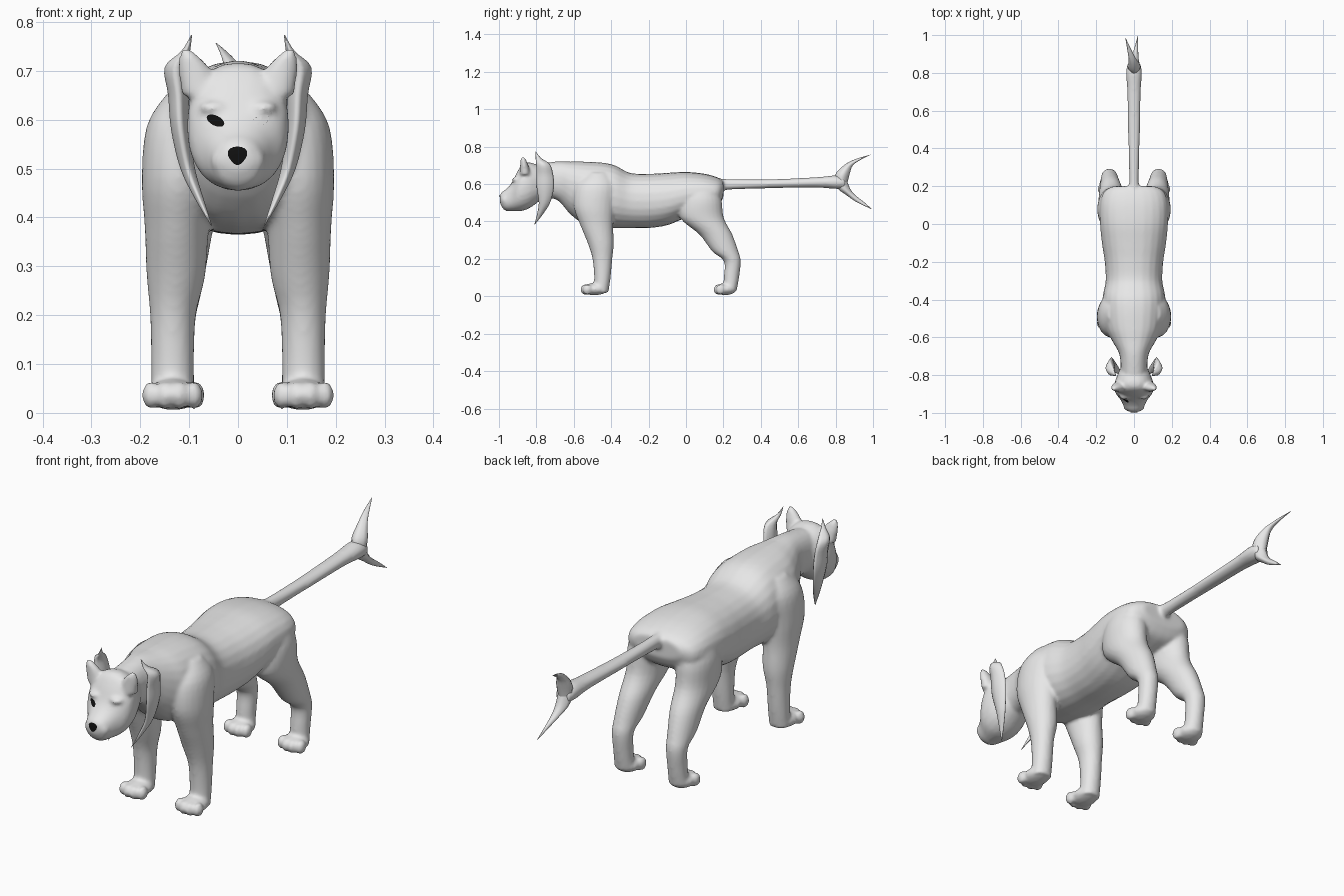
import bpy, bmesh, math
from mathutils import Vector
from mathutils.bvhtree import BVHTree

cube = bpy.data.objects.get("Cube")
if cube:
    bpy.data.objects.remove(cube)


def material(name, value):
    mat = bpy.data.materials.new(name)
    mat.use_nodes = True
    color = (value, value, value, 1)
    mat.diffuse_color = color
    mat.node_tree.nodes["Principled BSDF"].inputs["Base Color"].default_value = color
    return mat


GREY = material("grey_fur", 0.8)
BLACK = material("black", 0.005)


def spline(sections, steps=4):
    """Smoothly interpolate a list of cross-sections."""
    pts = [Vector(s) for s in sections]
    out = []
    for i in range(len(pts) - 1):
        a, b, c, d = pts[max(i - 1, 0)], pts[i], pts[i + 1], pts[min(i + 2, len(pts) - 1)]
        for k in range(steps):
            t = k / steps
            out.append(b + (c - a) * t / 2 + (a * 2 - b * 5 + c * 4 - d) * t**2 / 2
                       + (b * 3 - a - c * 3 + d) * t**3 / 2)
    return out + [pts[-1]]


def loft(bm, sections, axis, sides=24, power=1.0):
    """Skin rounded rings (x, y, z, half width, half depth) stacked along an axis."""
    rings = []
    for x, y, z, rx, rd in spline(sections):
        rx, rd = max(rx, 0.001), max(rd, 0.001)
        ring = []
        for k in range(sides):
            ang = math.tau * k / sides
            c, s = math.cos(ang), math.sin(ang)
            u = math.copysign(abs(c) ** power, c) * rx
            v = math.copysign(abs(s) ** power, s) * rd
            ring.append(bm.verts.new((x + u, y, z + v) if axis == "y" else (x + u, y + v, z)))
        rings.append(ring)
    for lo, hi in zip(rings, rings[1:]):
        for k in range(sides):
            n = (k + 1) % sides
            bm.faces.new((lo[k], lo[n], hi[n], hi[k]))
    bm.faces.new(rings[0])
    bm.faces.new(rings[-1])


def ball(bm, center, radii):
    verts = bmesh.ops.create_uvsphere(bm, u_segments=20, v_segments=12, radius=1)["verts"]
    for v in verts:
        v.co = Vector(c + p * r for c, p, r in zip(center, v.co, radii))


def finish(bm, name, mat):
    bmesh.ops.recalc_face_normals(bm, faces=bm.faces)
    mesh = bpy.data.meshes.new(name)
    bm.to_mesh(mesh)
    bm.free()
    mesh.materials.append(mat)
    mesh.polygons.foreach_set("use_smooth", [True] * len(mesh.polygons))
    obj = bpy.data.objects.new(name, mesh)
    bpy.context.collection.objects.link(obj)
    return obj


def mirrored(sections, side):
    return [(s[0] * side, *s[1:]) for s in sections]


# Torso and neck: y, top, bottom, half width
TORSO = [(-.84, .7, .52, .07), (-.7, .72, .52, .075), (-.62, .72, .44, .115),
         (-.55, .72, .39, .15), (-.45, .715, .37, .165), (-.38, .7, .365, .165),
         (-.3, .66, .365, .15), (-.2, .655, .365, .155), (-.1, .66, .38, .17),
         (0, .665, .42, .18), (.1, .655, .45, .18), (.17, .635, .48, .16), (.2, .615, .53, .11)]
# Head from skull to muzzle, same layout
HEAD = [(-.77, .69, .52, .075), (-.83, .715, .475, .1), (-.87, .71, .458, .104),
        (-.9, .67, .455, .095), (-.93, .61, .455, .072), (-.96, .575, .457, .056),
        (-.98, .56, .47, .046), (-.995, .545, .5, .024)]
# Limbs: x, y, z, half width, half depth
FRONT_LEG = [(.09, -.47, .66, .05, .06), (.11, -.48, .59, .076, .11), (.12, -.49, .48, .077, .11),
             (.125, -.477, .38, .066, .088), (.127, -.455, .28, .06, .069),
             (.133, -.447, .2, .047, .053), (.134, -.447, .1, .044, .044), (.134, -.455, .02, .044, .04)]
HIND_LEG = [(.1, .08, .61, .06, .08), (.115, .08, .52, .077, .11), (.118, .085, .42, .074, .117),
            (.122, .16, .33, .063, .088), (.128, .21, .24, .052, .07),
            (.13, .248, .187, .043, .045), (.13, .243, .1, .04, .041), (.13, .235, .03, .042, .036)]
TAIL = [(0, .14, .6, .04, .04), (0, .2, .598, .026, .03), (0, .35, .6, .028, .025),
        (0, .5, .603, .032, .024), (0, .7, .609, .036, .028), (0, .8, .61, .042, .036),
        (0, .85, .605, .034, .03)]
EAR = [(.075, -.86, .65, .04, .03), (.088, -.865, .7, .034, .022),
       (.1, -.87, .73, .02, .015), (.108, -.872, .745, .008, .008)]

# One continuous skin: torso, head, tail, legs, paws and ears
bm = bmesh.new()
for profile in (TORSO, HEAD):
    loft(bm, [(0, y, (t + b) / 2, w, (t - b) / 2) for y, t, b, w in profile], "y", power=.9)
loft(bm, TAIL, "y")
ball(bm, (0, -.95, .485), (.035, .03, .032))
for side in (-1, 1):
    for limb in (FRONT_LEG, HIND_LEG, EAR):
        loft(bm, mirrored(limb, side), "z")
    ball(bm, (side * .026, -.965, .515), (.03, .027, .032))
    ball(bm, (side * .05, -.905, .625), (.03, .026, .014))
    for px, py, length in ((.134, -.49, .075), (.13, .21, .06)):
        ball(bm, (side * px, py, .038), (.054, length, .032))
        for toe in range(4):
            off = (toe - 1.5) * .029
            ball(bm, (side * px + off, py - length * .72 + abs(off) * .4, .036), (.019, .026, .029))
body = finish(bm, "body", GREY)
remesh = body.modifiers.new("blend", "REMESH")
remesh.mode = "VOXEL"
remesh.voxel_size = .0075
smooth = body.modifiers.new("soften", "SMOOTH")
smooth.factor = .5
smooth.iterations = 7
graph = bpy.context.evaluated_depsgraph_get()
skin = bpy.data.meshes.new_from_object(body.evaluated_get(graph))
body.modifiers.clear()
body.data = skin
skin.polygons.foreach_set("use_smooth", [True] * len(skin.polygons))

# Long pointed cheek ruffs beside the neck
RUFF = [(.095, -.803, .773, .001, .001), (.107, -.79, .74, .009, .014), (.127, -.765, .707, .023, .036),
        (.122, -.755, .65, .021, .045), (.118, -.752, .58, .019, .046), (.103, -.757, .5, .015, .03),
        (.08, -.78, .44, .009, .016), (.054, -.81, .383, .001, .001)]
for side, label in ((-1, "right"), (1, "left")):
    bm = bmesh.new()
    loft(bm, mirrored(RUFF, side), "z", sides=12, power=1.4)
    finish(bm, label + "_ruff", GREY)

# Forked tail fins
FINS = {"upper_tail_fin": [(0, .83, .595, .03, .03), (0, .836, .65, .034, .038), (-.008, .868, .7, .02, .024),
                           (-.025, .92, .732, .01, .018), (-.045, .985, .757, .001, .001)],
        "lower_tail_fin": [(0, .83, .62, .03, .03), (0, .845, .575, .03, .033), (.004, .88, .542, .02, .024),
                           (.012, .93, .505, .01, .02), (.02, .995, .465, .001, .001)]}
for name, sections in FINS.items():
    bm = bmesh.new()
    loft(bm, sections, "z", sides=12, power=1.3)
    finish(bm, name, GREY)

# Eyes and nose: thin plates laid on the face
face_tree = BVHTree.FromPolygons([v.co for v in skin.vertices], [p.vertices for p in skin.polygons])


def plate(name, cx, cz, outline, mat, lift=.003):
    bm = bmesh.new()

    def on_face(x, z):
        hit = face_tree.ray_cast(Vector((x, -2, z)), Vector((0, 1, 0)))[0]
        return bm.verts.new((x, hit.y - lift, z))

    center = on_face(cx, cz)
    rings = [[on_face(cx + x * f, cz + z * f) for x, z in outline] for f in (.35, .7, 1)]
    count = len(outline)
    for k in range(count):
        n = (k + 1) % count
        bm.faces.new((center, rings[0][k], rings[0][n]))
        for a, b in zip(rings, rings[1:]):
            bm.faces.new((a[k], b[k], b[n], a[n]))
    obj = finish(bm, name, mat)
    if obj.data.polygons[0].normal.y > 0:
        obj.data.flip_normals()


angles = [math.tau * k / 20 for k in range(20)]
for side, label, mat in ((-1, "right", BLACK), (1, "left", GREY)):
    almond = [(.018 * math.cos(a), .011 * math.sin(a) + side * .006 * math.cos(a)) for a in angles]
    plate(label + "_eye", side * .046, .598, almond, mat)
wedge = [(.019 * math.cos(a) * (1 + .35 * math.sin(a)), .019 * math.sin(a)) for a in angles]
plate("nose", -.001, .526, wedge, BLACK)
